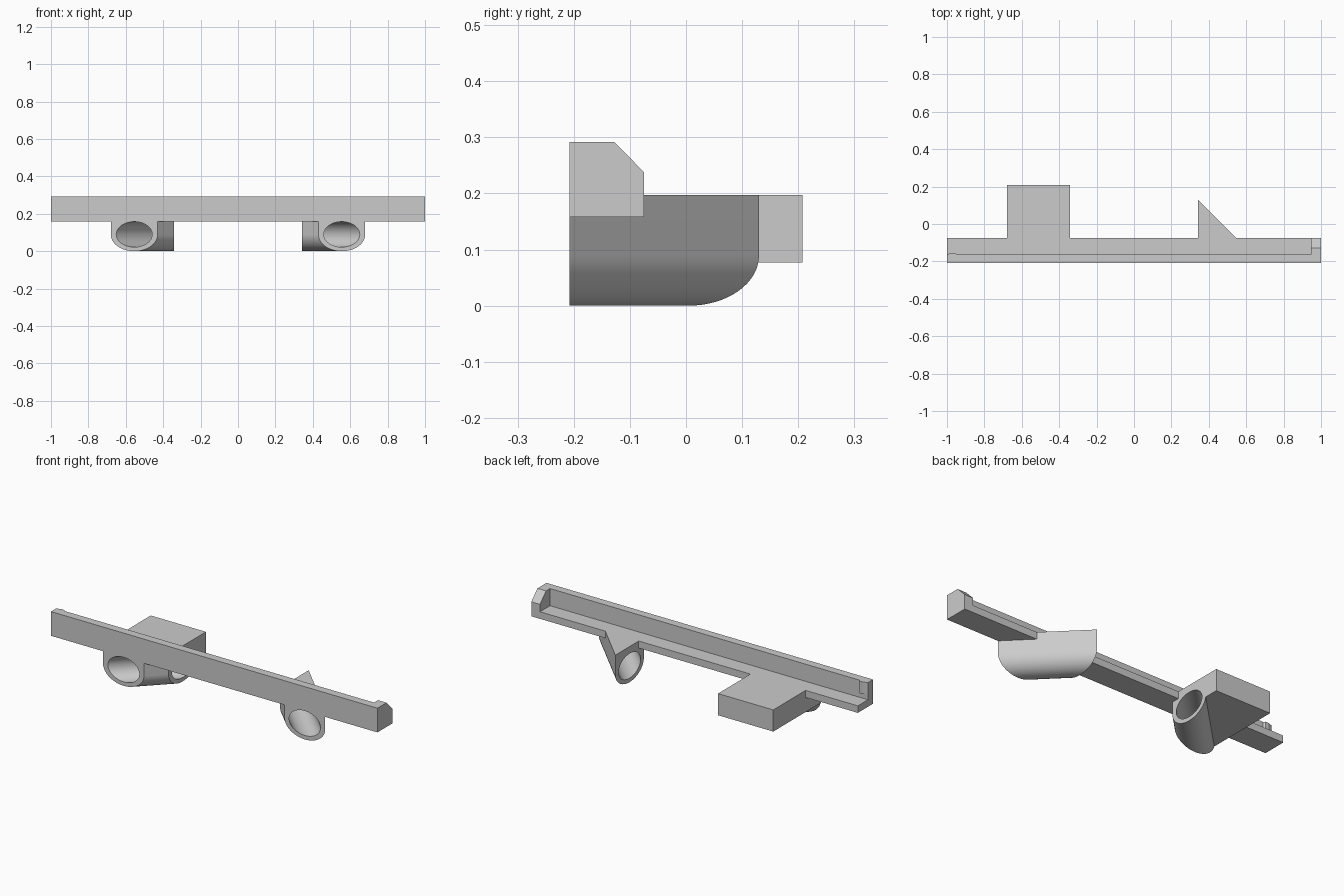
import bpy, bmesh, math
from mathutils import Vector

if "Cube" in bpy.data.objects:
    bpy.data.objects.remove(bpy.data.objects["Cube"], do_unlink=True)

grey = bpy.data.materials.new("plain grey")
grey.use_nodes = True
grey.diffuse_color = (0.6, 0.6, 0.6, 1)
grey.node_tree.nodes["Principled BSDF"].inputs["Base Color"].default_value = (0.6, 0.6, 0.6, 1)

FRONT, BACK, REAR = -0.208, -0.075, 0.208   # y of wall face, ledge edge, box back
BASE, LEDGE, TOP = 0.158, 0.197, 0.292      # z of bar underside, ledge, wall top
INNER = 0.342                               # x where the tubes end
TUBE_X, TUBE_Z = 0.555, 0.089               # tube centre on the front face


def prism(name, start, end):
    """Solid between two matching outlines."""
    bm = bmesh.new()
    a = [bm.verts.new(p) for p in start]
    b = [bm.verts.new(p) for p in end]
    bm.faces.new(a)
    bm.faces.new(b)
    n = len(a)
    for i in range(n):
        j = (i + 1) % n
        bm.faces.new((a[i], a[j], b[j], b[i]))
    bmesh.ops.recalc_face_normals(bm, faces=bm.faces)
    mesh = bpy.data.meshes.new(name)
    bm.to_mesh(mesh)
    bm.free()
    obj = bpy.data.objects.new(name, mesh)
    bpy.context.collection.objects.link(obj)
    mesh.materials.append(grey)
    return obj


def along_x(name, outline, x0, x1):
    return prism(name, [(x0, y, z) for y, z in outline], [(x1, y, z) for y, z in outline])


def along_z(name, outline, z0, z1):
    return prism(name, [(x, y, z0) for x, y in outline], [(x, y, z1) for x, y in outline])


def combine(obj, other, operation):
    mod = obj.modifiers.new(operation.lower(), 'BOOLEAN')
    mod.operation, mod.object, mod.solver = operation, other, 'EXACT'
    bpy.context.view_layer.objects.active = obj
    bpy.ops.object.modifier_apply(modifier=mod.name)
    bpy.data.objects.remove(other, do_unlink=True)


def smooth(obj):
    bpy.ops.object.select_all(action='DESELECT')
    obj.select_set(True)
    bpy.context.view_layer.objects.active = obj
    bpy.ops.object.shade_smooth_by_angle(angle=math.radians(30))


# Long bar with an L-shaped section
wall = -0.163
along_x("rail", [(FRONT, BASE), (BACK, BASE), (BACK, LEDGE), (wall, LEDGE),
                 (wall, TOP), (FRONT, TOP)], -1, 1)

# Chamfered stop on the left end, small catch on the right end
along_x("end_stop", [(FRONT, BASE), (BACK, BASE), (BACK, 0.238), (-0.128, TOP), (FRONT, TOP)], 0.947, 1)
along_z("end_catch", [(-1, wall - 0.01), (-1, wall), (-0.975, -0.154), (-0.955, -0.154),
                      (-0.948, wall), (-0.948, wall - 0.01)], 0.225, TOP)


def tube_mount(name, side, boxed):
    """Slanted U-shaped mount, cut off at the inner plane, with a round bore."""
    steps = 32
    width, drop = 0.125, TUBE_Z
    arc = [(TUBE_X + width * math.cos(t), TUBE_Z - drop * math.sin(t))
           for t in (math.pi * i / steps for i in range(steps + 1))]
    outline = [(TUBE_X + width, LEDGE)] + arc + [(TUBE_X - width, LEDGE)]
    start = [(side * x, FRONT, z) for x, z in outline]
    end = [(side * INNER, FRONT + x - INNER, z) for x, z in outline]
    mount = prism(name, start, end)

    # Flat block that fills the outer corner behind the tube
    if boxed:
        outer = TUBE_X + width
        corner = [(outer, FRONT), (outer, REAR), (INNER, REAR), (INNER, BACK), (TUBE_X, FRONT)]
        block = along_z("block", [(side * x, y) for x, y in corner], 0.077, LEDGE)
        combine(mount, block, 'UNION')

    # Round bore at 45 degrees
    bpy.ops.mesh.primitive_cylinder_add(vertices=64, radius=0.068, depth=1.4)
    bore = bpy.context.object
    bore.rotation_euler = Vector((-side, 1, 0)).to_track_quat('Z', 'Y').to_euler()
    bore.location = (side * TUBE_X, FRONT, TUBE_Z + 0.001)
    bore.data.materials.append(grey)
    combine(mount, bore, 'DIFFERENCE')
    smooth(mount)


tube_mount("left_tube_mount", 1, False)
tube_mount("right_tube_mount", -1, True)
